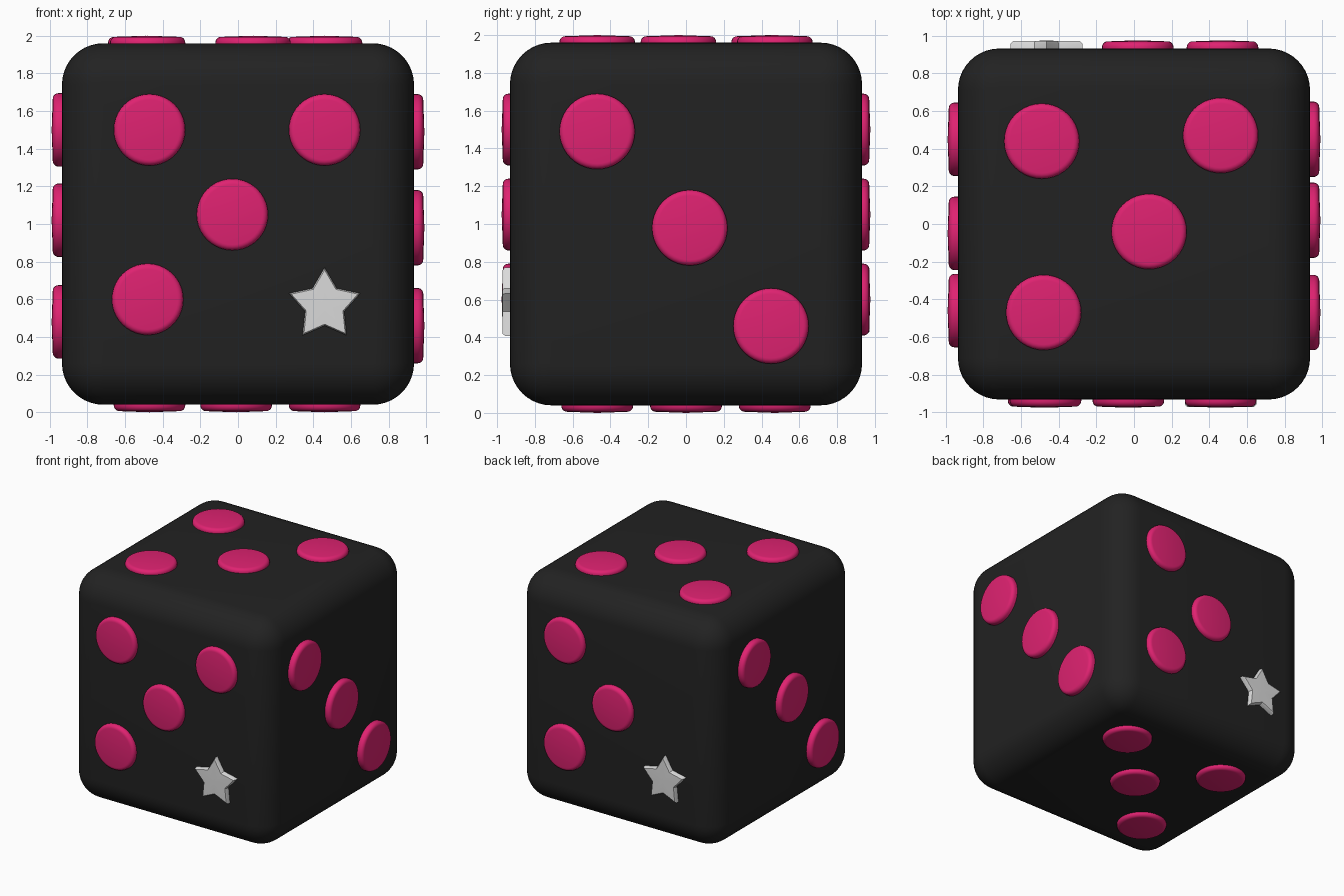
import bpy, bmesh, math
from mathutils import Matrix, Vector

old = bpy.data.objects.get("Cube")
if old:
    bpy.data.objects.remove(old, do_unlink=True)


def material(name, rgb):
    mat = bpy.data.materials.new(name)
    mat.use_nodes = True
    mat.diffuse_color = (*rgb, 1)
    mat.node_tree.nodes["Principled BSDF"].inputs["Base Color"].default_value = (*rgb, 1)
    return mat


BLACK = material("soft black", (0.016, 0.016, 0.016))
PINK = material("hot pink", (0.74, 0.016, 0.165))
SILVER = material("light grey", (0.7, 0.7, 0.7))


def finish(name, bm, mat, matrix=Matrix(), angle=40):
    bmesh.ops.recalc_face_normals(bm, faces=bm.faces)
    mesh = bpy.data.meshes.new(name)
    bm.to_mesh(mesh)
    bm.free()
    mesh.materials.append(mat)
    obj = bpy.data.objects.new(name, mesh)
    obj.matrix_world = matrix
    bpy.context.collection.objects.link(obj)
    bpy.ops.object.select_all(action="DESELECT")
    obj.select_set(True)
    bpy.context.view_layer.objects.active = obj
    bpy.ops.object.shade_smooth_by_angle(angle=math.radians(angle))
    return obj


def stack(rings, cap_height=None):
    """Skin a list of closed point rings; the last is capped flat or with a raised centre."""
    bm = bmesh.new()
    loops = [[bm.verts.new(p) for p in ring] for ring in rings]
    n = len(loops[0])
    for low, high in zip(loops, loops[1:]):
        for i in range(n):
            j = (i + 1) % n
            bm.faces.new((low[i], low[j], high[j], high[i]))
    bm.faces.new(loops[0][::-1])
    if cap_height is None:
        bm.faces.new(loops[-1])
    else:
        centre = bm.verts.new((0, 0, cap_height))
        for i in range(n):
            bm.faces.new((loops[-1][i], loops[-1][(i + 1) % n], centre))
    return bm


def ring(radii, z, start=0.0):
    n = len(radii)
    return [(r * math.cos(start + math.tau * i / n),
             r * math.sin(start + math.tau * i / n), z) for i, r in enumerate(radii)]


def pip(name, matrix, r, h):
    # Sunk disc with a rounded rim and a gentle dome
    edge = 0.03
    rings = [ring([r] * 40, -0.03)]
    for k in range(6):
        a = math.pi / 2 * k / 5
        rings.append(ring([r - edge * (1 - math.cos(a))] * 40,
                          h - 0.006 - edge * (1 - math.sin(a))))
    finish(name, stack(rings, h), PINK, matrix)


def star(name, matrix, h):
    # Five softly pointed arms with a puffed top
    def outline(scale, z):
        return ring([scale * (0.2 if i % 2 == 0 else 0.11) for i in range(10)], z, math.pi / 2)
    bm = stack([outline(1, -0.03), outline(1, h - 0.015), outline(0.93, h - 0.003)], h)
    finish(name, bm, SILVER, matrix, 35)


# Rounded cube body
HALF = Vector((0.935, 0.932, 0.96))
bm = bmesh.new()
bmesh.ops.create_cube(bm, size=2)
bmesh.ops.scale(bm, vec=HALF, verts=bm.verts)
bmesh.ops.bevel(bm, geom=bm.edges[:], offset=0.22, segments=10, profile=0.5, affect="EDGES")
finish("die_body", bm, BLACK, Matrix.Translation((0, 0, 1)))

# Side name: (across, up, radius, height, pip positions, star position)
X, Y, Z = Vector((1, 0, 0)), Vector((0, 1, 0)), Vector((0, 0, 1))
SIDES = {
    "front": (X, Z, 0.19, 0.044, [(-0.47, 0.5), (0.46, 0.5), (-0.03, 0.05), (-0.48, -0.4)], (0.46, -0.43)),
    "back": (-X, Z, 0.19, 0.044, [(-0.47, 0.5), (-0.02, 0.05), (-0.47, -0.4)], (0.465, -0.42)),
    "left": (Y, Z, 0.2, 0.055, [(-0.47, 0.49), (0.02, -0.02), (0.45, -0.54)], None),
    "right": (-Y, Z, 0.195, 0.055, [(-0.45, 0.5), (0.05, 0.02), (0.46, -0.52)], None),
    "top": (X, Y, 0.2, 0.04, [(-0.49, 0.44), (0.46, 0.47), (0.08, -0.04), (-0.48, -0.47)], None),
    "bottom": (X, -Y, 0.19, 0.04, [(0.46, -0.47), (-0.01, 0), (-0.47, 0.47), (-0.47, -0.47)], None),
}

for side, (u, v, radius, height, spots, star_spot) in SIDES.items():
    normal = u.cross(v)
    face_centre = Z + Vector([n * s for n, s in zip(normal, HALF)])
    axes = Matrix((u, v, normal)).transposed().to_4x4()

    def place(p):
        return Matrix.Translation(face_centre + u * p[0] + v * p[1]) @ axes

    for number, spot in enumerate(spots, 1):
        pip(f"{side}_pip_{number}", place(spot), radius, height)
    if star_spot:
        star(f"{side}_star", place(star_spot), 0.042)
